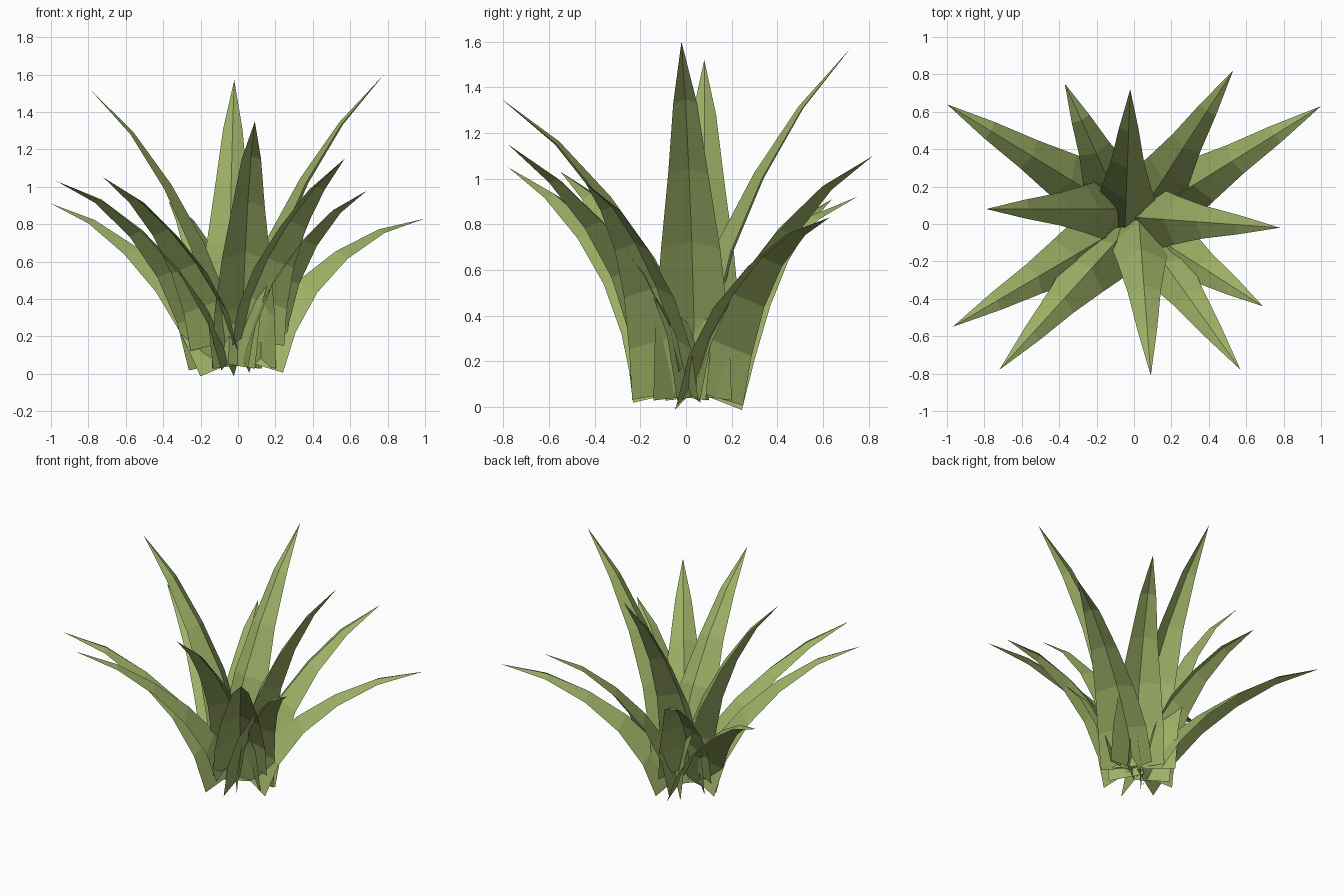
import bpy
import bmesh
from math import hypot

cube = bpy.data.objects.get("Cube")
if cube:
    bpy.data.objects.remove(cube, do_unlink=True)

# Single leaf colour
green = bpy.data.materials.new("leaf_green")
green.use_nodes = True
colour = (0.34, 0.44, 0.135, 1)
green.diffuse_color = colour
bsdf = green.node_tree.nodes["Principled BSDF"]
bsdf.inputs["Base Color"].default_value = colour
bsdf.inputs["Roughness"].default_value = 0.9

# Half width and fold depth of the blade at each ring, root to tip
WIDTHS = (0.172, 0.162, 0.13, 0.088, 0.052)
FOLDS = (0.155, 0.12, 0.075, 0.045, 0.02)
RINGS = len(WIDTHS)


def make_leaf(name, root, tip, bend, arch):
    """Folded blade: a raised centre crease with two drooping edges."""
    dx, dy, height = (t - r for t, r in zip(tip, root))
    reach = hypot(dx, dy)
    ox, oy = dx / reach, dy / reach

    def spine(t):
        return reach * t ** bend, height * (1 - (1 - t) ** arch)

    bm = bmesh.new()
    rows = []
    for i in range(RINGS):
        t = i / RINGS
        r, z = spine(t)
        r0, z0 = spine(max(t - 0.1, 0))
        r1, z1 = spine(t + 0.1)
        length = hypot(r1 - r0, z1 - z0)
        tr, tz = (r1 - r0) / length, (z1 - z0) / length
        row = []
        for side in (-1, 0, 1):
            drop = FOLDS[i] * abs(side)
            er, ez = r + drop * tz, z - drop * tr
            w = WIDTHS[i] * side
            row.append(bm.verts.new((root[0] + ox * er - oy * w,
                                     root[1] + oy * er + ox * w,
                                     root[2] + ez)))
        rows.append(row)
    point = bm.verts.new(tip)
    for low, high in zip(rows, rows[1:]):
        for s in (0, 1):
            bm.faces.new((low[s + 1], low[s], high[s], high[s + 1]))
    for s in (0, 1):
        bm.faces.new((rows[-1][s + 1], rows[-1][s], point))
    mesh = bpy.data.meshes.new(name)
    bm.to_mesh(mesh)
    bm.free()
    mesh.materials.append(green)
    bpy.context.collection.objects.link(bpy.data.objects.new(name, mesh))


# Tall inner leaves, rooted just behind the centre so that they cross
make_leaf("tall_leaf_left", (-0.05, 0.04, 0.05), (0.78, -0.02, 1.6), 1.52, 1.12)
make_leaf("tall_leaf_back", (-0.05, -0.06, 0.05), (-0.02, 0.72, 1.57), 1.52, 1.12)
make_leaf("tall_leaf_right", (0.02, 0.08, 0.05), (-0.79, 0.08, 1.52), 1.5, 1.16)
make_leaf("tall_leaf_front", (0.02, 0.1, 0.06), (0.09, -0.81, 1.35), 1.47, 1.2)

# Arching outer leaves
make_leaf("outer_leaf_back_left", (0.03, 0.03, 0.07), (1.0, 0.63, 0.83), 1.33, 1.6)
make_leaf("outer_leaf_back_right", (0.0, 0.03, 0.07), (-1.0, 0.64, 0.91), 1.2, 1.4)
make_leaf("outer_leaf_front_right", (-0.03, -0.02, 0.18), (-0.72, -0.78, 1.05), 1.38, 1.25)
make_leaf("outer_leaf_right", (-0.05, -0.01, 0.07), (-0.97, -0.55, 1.03), 1.35, 1.42)
make_leaf("outer_leaf_front_left", (0.02, -0.01, 0.19), (0.57, -0.78, 1.15), 1.5, 1.15)
make_leaf("outer_leaf_left", (0.02, -0.01, 0.07), (0.69, -0.44, 0.98), 1.4, 1.35)
make_leaf("inner_leaf_back_left", (0.02, 0.03, 0.07), (0.53, 0.82, 1.1), 1.45, 1.28)
make_leaf("inner_leaf_back_right", (-0.04, 0.02, 0.16), (-0.37, 0.75, 0.92), 1.4, 1.4)
